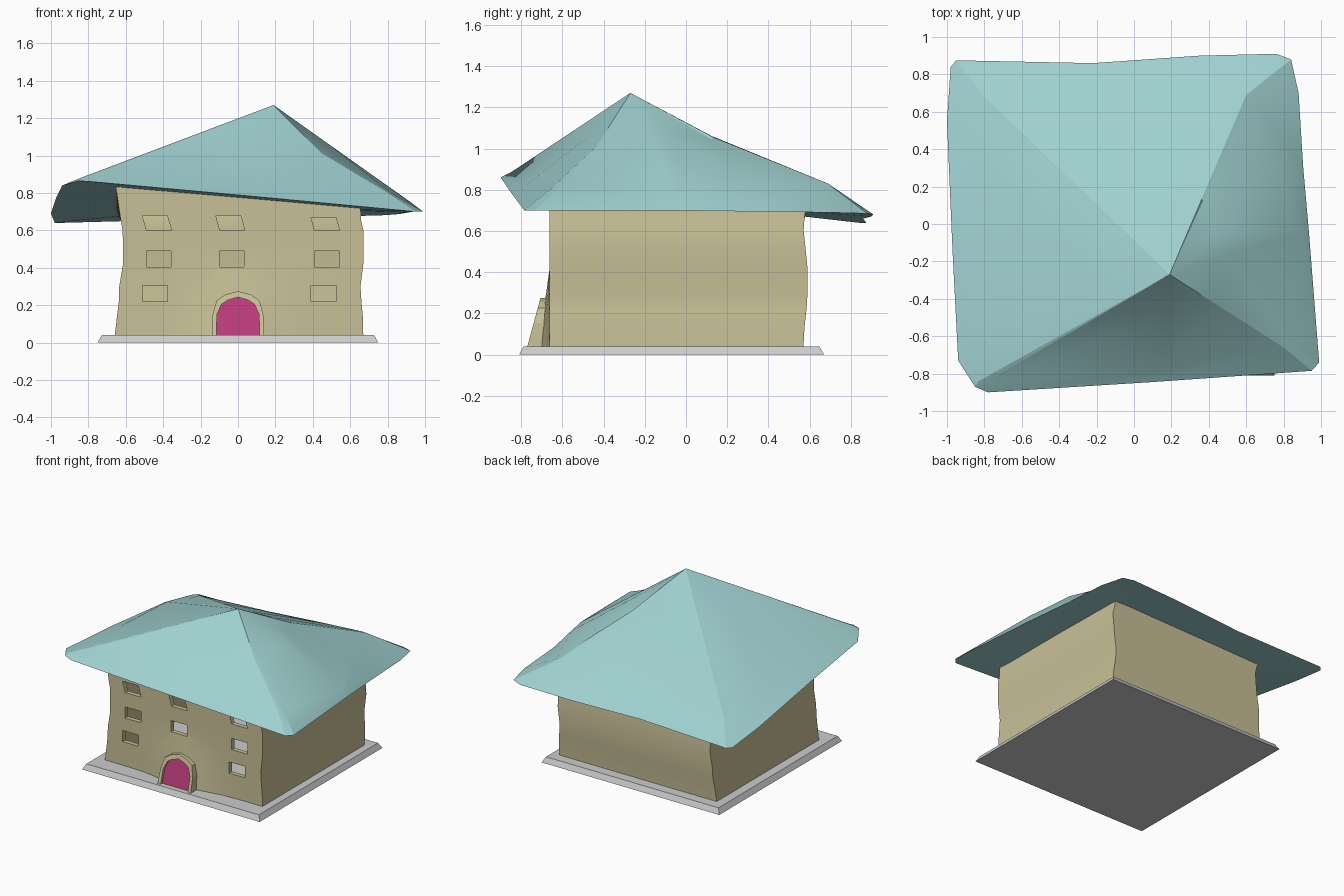
import bpy, bmesh, math
from mathutils import Vector

if "Cube" in bpy.data.objects:
    bpy.data.objects.remove(bpy.data.objects["Cube"])


def material(name, rgb):
    m = bpy.data.materials.new(name)
    m.diffuse_color = (*rgb, 1)
    m.use_nodes = True
    m.node_tree.nodes["Principled BSDF"].inputs["Base Color"].default_value = m.diffuse_color
    return m


def build(name, verts, faces, mat=None, smooth=None):
    bm = bmesh.new()
    vs = [bm.verts.new(v) for v in verts]
    for f in faces:
        bm.faces.new([vs[i] for i in f])
    bmesh.ops.recalc_face_normals(bm, faces=bm.faces)
    me = bpy.data.meshes.new(name)
    bm.to_mesh(me)
    bm.free()
    ob = bpy.data.objects.new(name, me)
    bpy.context.collection.objects.link(ob)
    if mat:
        me.materials.append(mat)
    if smooth:
        activate(ob)
        bpy.ops.object.shade_smooth_by_angle(angle=math.radians(smooth))
    return ob


def activate(ob):
    bpy.ops.object.select_all(action='DESELECT')
    ob.select_set(True)
    bpy.context.view_layer.objects.active = ob


def bridge(a, b, n):
    # quads between two closed rings starting at indices a and b
    return [(a + i, a + (i + 1) % n, b + (i + 1) % n, b + i) for i in range(n)]


BOX = [(0, 1, 2, 3), (4, 5, 6, 7)] + bridge(0, 4, 4)
tan = material("plaster", (0.58, 0.53, 0.31))
teal = material("roof_teal", (0.35, 0.63, 0.63))
pink = material("door_pink", (0.49, 0.045, 0.19))

# Base slab with bevelled sides
slab = []
for z, d in ((0, 0), (0.04, 0.022)):
    slab += [(-0.75 + d, -0.81 + d, z), (0.75 - d, -0.81 + d, z),
             (0.75 - d, 0.67 - d, z), (-0.75 + d, 0.67 - d, z)]
build("base_slab", slab, BOX)

# Wobbly walls: height, left x, right x, back y
levels = [(0.03, -0.66, 0.67, 0.57), (0.13, -0.648, 0.668, 0.575),
          (0.22, -0.637, 0.66, 0.585), (0.3, -0.635, 0.655, 0.59),
          (0.42, -0.615, 0.67, 0.59), (0.52, -0.615, 0.67, 0.58),
          (0.6, -0.617, 0.67, 0.571), (0.66, -0.628, 0.657, 0.575),
          (0.0, -0.66, 0.655, 0.588)]
SEG = 8
N = SEG * 4
walls = []
for k, (z, l, r, b) in enumerate(levels):
    corners = [(l, -0.662), (r, -0.662), (r, b), (l, b)]
    for s in range(4):
        p, q = Vector(corners[s]), Vector(corners[(s + 1) % 4])
        for i in range(SEG):
            x, y = p.lerp(q, i / SEG)
            h = z
            if k == len(levels) - 1:   # top edge follows the tilted roof
                h = 0.77 - 0.08 * y - 0.02 * x + 0.1 * x * y
            if s == 0:                 # front swells around the doorway
                y -= 0.06 * math.exp(-(x / 0.22) ** 2) * max(0, (0.4 - h) / 0.36)
            walls.append((x, y, h))
house = build("walls", walls,
              [f for k in range(len(levels) - 1) for f in bridge(k * N, (k + 1) * N, N)], tan)
sol = house.modifiers.new("thickness", 'SOLIDIFY')
sol.thickness, sol.offset = 0.035, -1

# Window openings: left x, bottom z, sideways lean
wins = [(-0.51, 0.22, 0), (0.39, 0.22, 0), (-0.49, 0.405, 0), (-0.10, 0.405, 0),
        (0.41, 0.405, 0), (-0.488, 0.6, -0.024), (-0.097, 0.6, -0.022), (0.41, 0.6, -0.02)]
cv, cf = [], []
for x, z, lean in wins:
    h = 0.085 if z < 0.6 else 0.07
    if lean < -0.021:
        h = 0.08
    o = len(cv)
    for y in (-0.85, -0.5):
        cv += [(x, y, z), (x + 0.133, y, z), (x + 0.133 + lean, y, z + h), (x + lean, y, z + h)]
    cf += [tuple(i + o for i in f) for f in BOX]
cutter = build("window_cutter", cv, cf)
cutter.hide_render = True
cut = house.modifiers.new("windows", 'BOOLEAN')
cut.operation, cut.solver, cut.object = 'DIFFERENCE', 'EXACT', cutter
activate(house)
for m in ("thickness", "windows"):
    bpy.ops.object.modifier_apply(modifier=m)
bpy.data.objects.remove(cutter)
bpy.ops.object.shade_smooth_by_angle(angle=math.radians(30))


# Leaning arched doorway
def front_y(z):
    return -0.77 + 0.27 * (z - 0.04)


def arch(half, top):
    return half + [top] + [(-x, z) for x, z in reversed(half)]


inner = arch([(-0.115, 0.04), (-0.113, 0.15), (-0.088, 0.205), (-0.055, 0.227)], (0, 0.243))
outer = arch([(-0.14, 0.04), (-0.135, 0.15), (-0.115, 0.225), (-0.07, 0.256)], (0, 0.275))
n = len(inner)
fv = []
for ring, back in ((outer, 0.09), (outer, 0), (inner, 0), (inner, 0.09)):
    fv += [(x, front_y(z) + back, z) for x, z in ring]
build("door_frame", fv, [f for a in range(4) for f in bridge(a * n, (a + 1) % 4 * n, n)[:-1]]
      + [(0, n, 2 * n, 3 * n), (n - 1, 2 * n - 1, 3 * n - 1, 4 * n - 1)], tan)
dv = [(x, front_y(z) + d, z) for d in (0.022, 0.07) for x, z in inner]
build("door", dv, [tuple(range(n)), tuple(range(n, 2 * n))] + bridge(0, n, n), pink)

# Crooked roof: eave point, lower slope point, sag of the upper slope
apex = Vector((0.19, -0.27, 1.27))
spokes = [(-0.78, -0.90, 0.86, -0.80, -0.85, 0.885, 0),
          (0.10, -0.845, 0.78, 0.15, -0.78, 0.82, 0.03),
          (0.95, -0.785, 0.70, 0.80, -0.66, 0.80, 0.06),
          (0.99, -0.74, 0.70, 0.82, -0.62, 0.80, 0.06),
          (0.935, -0.04, 0.70, 0.91, -0.04, 0.76, 0),
          (0.905, 0.30, 0.695, 0.79, 0.25, 0.835, 0.01),
          (0.88, 0.70, 0.69, 0.62, 0.67, 0.83, 0.04),
          (0.84, 0.88, 0.685, 0.60, 0.69, 0.83, 0.03),
          (0.76, 0.91, 0.68, 0.55, 0.69, 0.83, 0.03),
          (0.35, 0.90, 0.67, 0.25, 0.67, 0.82, 0.02),
          (-0.22, 0.86, 0.66, -0.2, 0.65, 0.795, 0.01),
          (-0.95, 0.875, 0.64, -0.80, 0.68, 0.745, 0),
          (-0.98, 0.84, 0.64, -0.83, 0.60, 0.745, 0),
          (-1.0, 0.55, 0.69, -0.90, 0.43, 0.765, 0),
          (-0.97, -0.15, 0.78, -0.87, -0.2, 0.82, 0),
          (-0.94, -0.73, 0.84, -0.88, -0.74, 0.865, 0),
          (-0.85, -0.87, 0.865, -0.83, -0.84, 0.885, 0)]
n = len(spokes)
rv = [s[:3] for s in spokes] + [s[3:6] for s in spokes]
rv += [apex.lerp(Vector(s[3:6]), 0.42) - Vector((0, 0, s[6])) for s in spokes]
rv += [apex, (-0.05, 0, 0.735)]
rf = bridge(0, n, n) + bridge(n, 2 * n, n)
for i in range(n):
    j = (i + 1) % n
    rf += [(2 * n + i, 2 * n + j, 3 * n), (j, i, 3 * n + 1)]
build("roof", rv, rf, teal, 22)
